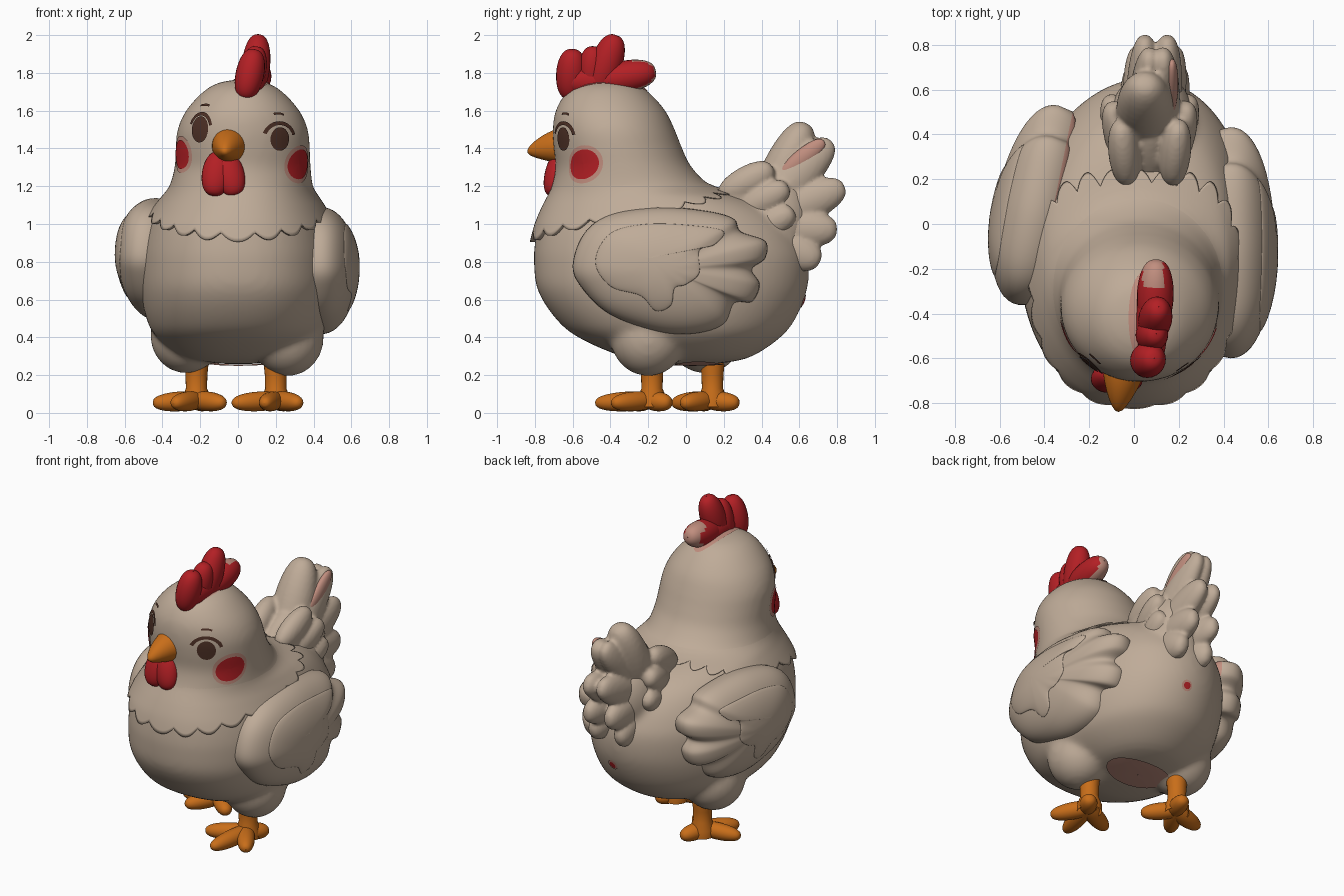
import bpy, bmesh, math
from mathutils import Vector, Matrix
from mathutils.bvhtree import BVHTree

if "Cube" in bpy.data.objects:
    bpy.data.objects.remove(bpy.data.objects["Cube"])

def material(name, rgb):
    m = bpy.data.materials.new(name)
    m.use_nodes = True
    m.diffuse_color = (*rgb, 1)
    m.node_tree.nodes["Principled BSDF"].inputs["Base Color"].default_value = (*rgb, 1)
    return m

TAN = material("warm tan feathers", (0.52, 0.41, 0.315))
RED = material("comb red", (0.45, 0.014, 0.018))
ORANGE = material("beak orange", (0.58, 0.155, 0.01))
BROWN = material("eye brown", (0.075, 0.03, 0.019))
PINK = material("soft pink", (0.53, 0.27, 0.21))

def grid(name, rows, *mats, closed=True, flip=False):
    """Skin a list of equally long rows of points."""
    n = len(rows[0])
    faces = []
    for i in range(len(rows) - 1):
        for j in range(n if closed else n - 1):
            k = (j + 1) % n
            f = (i * n + j, i * n + n + j, i * n + n + k, i * n + k)
            faces.append(f[::-1] if flip else f)
    mesh = bpy.data.meshes.new(name)
    mesh.from_pydata([p for r in rows for p in r], [], faces)
    for m in mats:
        mesh.materials.append(m)
    for p in mesh.polygons:
        p.use_smooth = True
    obj = bpy.data.objects.new(name, mesh)
    bpy.context.collection.objects.link(obj)
    return obj

def lobe(name, base, tip, rx, ry, *mats, blunt=0.75):
    """Rounded lobe from base to tip, rx across and ry in depth."""
    base, tip = Vector(base), Vector(tip)
    z = (tip - base).normalized()
    y = z.cross(Vector((1, 0, 0))).normalized()
    frame = Matrix((y.cross(z), y, z)).transposed()
    mid, half = (base + tip) / 2, (tip - base).length / 2
    rows = []
    for i in range(21):
        a = math.pi * min(max(i / 20, 0.001), 0.999)
        r = math.sin(a) ** blunt
        rows.append([mid + frame @ Vector((rx * r * math.cos(b), ry * r * math.sin(b), half * math.cos(a)))
                     for b in (math.tau * j / 24 for j in range(24))])
    return grid(name, rows, *mats)

def ball(name, c, rx, ry, rz, *mats):
    return lobe(name, (c[0], c[1], c[2] - rz), (c[0], c[1], c[2] + rz), rx, ry, *mats, blunt=1)

def blend(target, extras, voxel, rounds):
    """Merge the extras into the target as one soft volume."""
    bm = bmesh.new()
    for o in [target] + extras:
        bm.from_mesh(o.data)
    bmesh.ops.holes_fill(bm, edges=bm.edges, sides=0)
    bm.to_mesh(target.data)
    bm.free()
    for o in extras:
        bpy.data.objects.remove(o)
    remesh = target.modifiers.new("merge", "REMESH")
    remesh.mode, remesh.voxel_size, remesh.use_smooth_shade = "VOXEL", voxel, True
    smooth = target.modifiers.new("soften", "SMOOTH")
    smooth.factor, smooth.iterations = 0.5, rounds

def spline(pts, steps, loop=False):
    """Catmull-Rom samples through the points."""
    n, out = len(pts), []
    for i in range(n if loop else n - 1):
        pick = [(i + k) % n if loop else min(max(i + k, 0), n - 1) for k in (-1, 0, 1, 2)]
        a, b, c, d = (Vector(pts[k]) for k in pick)
        for t in (s / steps for s in range(steps)):
            out.append(b + (c - a) * t / 2 + (a * 2 - b * 5 + c * 4 - d) * t * t / 2
                       + (b * 3 - a - c * 3 + d) * t ** 3 / 2)
    return out if loop else out + [Vector(pts[-1])]

# Body and head: height, front, back, half width
sections = [(1.767, -0.425, -0.423, 0.001), (1.75, -0.54, -0.29, 0.12), (1.7, -0.63, -0.2, 0.21),
            (1.6, -0.69, -0.11, 0.3), (1.5, -0.705, -0.06, 0.345), (1.4, -0.7, -0.02, 0.355),
            (1.3, -0.69, 0.03, 0.36), (1.2, -0.71, 0.14, 0.38), (1.14, -0.735, 0.34, 0.41),
            (1.08, -0.76, 0.47, 0.44), (1, -0.785, 0.56, 0.47), (0.9, -0.8, 0.62, 0.5),
            (0.8, -0.805, 0.65, 0.515), (0.65, -0.785, 0.64, 0.515), (0.5, -0.69, 0.58, 0.485),
            (0.4, -0.57, 0.5, 0.43), (0.3, -0.34, 0.35, 0.29), (0.265, -0.14, 0.2, 0.14), (0.258, 0.03, 0.032, 0.001)]
heights = spline([s[:3] for s in sections], 5)
widths = spline([(s[3], 0, 0) for s in sections], 5)
dense = [(*h, w.x) for h, w in zip(heights, widths)]

def ring_point(row, a, out=0.0):
    """Point on a section: round at the head, fuller in front at the breast."""
    z, front, back, half = row
    up = min(max((z - 1) / 0.3, 0), 1)
    c, s = math.cos(a), math.sin(a)
    if s < 0:
        full = 0.88 + 0.12 * up
        c, s = math.copysign(abs(c) ** full, c), -abs(s) ** full
    y = (front + back) / 2 + ((back - front) / 2 + out) * s
    return Vector((0.025 * up + 0.08 * (1 - up) * max(y, 0) + (half + out) * c, y, z))

def row_at(z):
    for p, q in zip(dense, dense[1:]):
        if p[0] >= z >= q[0]:
            t = (p[0] - z) / max(p[0] - q[0], 1e-6)
            return [u + (v - u) * t for u, v in zip(p, q)]

def tree_of(obj):
    return BVHTree.FromPolygons([v.co for v in obj.data.vertices], [p.vertices[:] for p in obj.data.polygons])

angles = [math.tau * j / 72 for j in range(72)]
body = grid("body", [[ring_point(r, a) for a in angles] for r in dense], TAN)
skin = tree_of(body)

# Thighs and tail root melt into the body
blend(body, [ball("left_thigh", (0.265, -0.2, 0.4), 0.19, 0.2, 0.205, TAN),
             ball("right_thigh", (-0.275, 0.1, 0.41), 0.19, 0.2, 0.2, TAN),
             ball("tail_root", (0.08, 0.47, 1.03), 0.19, 0.21, 0.26, TAN)], 0.018, 10)

# Scalloped neck collar
collar = []
for k in range(17):
    line = []
    for a in (math.tau * j / 264 for j in range(264)):
        back = (1 + math.sin(a)) / 2
        hem = 0.95 + 0.24 * back ** 0.8
        edge = hem - (0.045 - 0.028 * back) * abs(math.sin(11 * a))
        z = 1.225 + (edge - 1.225) * min(k / 14, 1)
        lift = 0.024 * ((1.225 - z) / (1.225 - hem)) ** 1.3 - 0.002 if k < 15 else (0.014, -0.02)[k - 15]
        line.append(ring_point(row_at(z), a, min(lift, 0.028)))
    collar.append(line)
grid("neck_collar", collar, TAN)

# Wings: domed outlines given as depth and height, with a pink inner rim
wing_line = [(-0.6, 0.78), (-0.54, 0.95), (-0.4, 1.05), (-0.15, 1.09), (0.1, 1.07), (0.25, 1.03),
             (0.29, 0.96), (0.42, 0.91), (0.42, 0.82), (0.35, 0.76), (0.39, 0.68), (0.35, 0.59), (0.26, 0.58),
             (0.2, 0.47), (0.05, 0.42), (-0.15, 0.43), (-0.4, 0.52), (-0.55, 0.66)]
covert_line = [(-0.48, 0.8), (-0.4, 0.95), (-0.2, 1.0), (0.05, 0.99), (0.2, 0.96), (0.15, 0.89),
               (0.07, 0.86), (0.07, 0.74), (0, 0.68), (-0.06, 0.66), (-0.08, 0.57), (-0.16, 0.54),
               (-0.24, 0.62), (-0.4, 0.67)]

def dome(name, line, centre, height, rim, side, under=None):
    mid = Vector((0, centre[0] + 0.1, centre[1] - 0.76))
    edge = [Vector((0, p.x + 0.1, p.y - 0.76)) for p in spline([(*p, 0) for p in line], 6, True)]
    rows = []
    for k in range(17):
        a = math.pi / 2 * max(k, 0.02) / 14
        t, x = (math.sin(a), height * math.cos(a) ** 0.9) if k < 14 else ((1, 0), (0.97, rim), (0.9, rim * 1.3))[k - 14]
        row = []
        for e in edge:
            p = mid.lerp(e, t)
            hit = under.ray_cast(Vector((side * 2, p.y, p.z)), Vector((-side, 0, 0)))[0] if under else None
            p.x = side * x + (hit.x if hit else 0)
            row.append(p)
        rows.append(row)
    obj = grid(name, rows, TAN, PINK, flip=side < 0)
    for p in obj.data.polygons[-len(edge):]:
        p.material_index = 1
    return obj

for label, side, place, turn, size in (("left", 1, (0.43, -0.1, 0.76), 0, (1, 1, 1)),
                                       ("right", -1, (-0.43, 0.07, 0.82), -0.2, (0.96, 0.88, 0.96))):
    wing = dome(label + "_wing", wing_line, (-0.1, 0.76), 0.2, -0.07, side)
    covert = dome(label + "_wing_coverts", covert_line, (-0.2, 0.82), 0.016, -0.015, side, tree_of(wing))
    for part in (wing, covert):
        part.location, part.rotation_euler, part.scale = place, (0, 0, turn), size

# Tail fan with overlapping feathers, merged softly
fan = lobe("tail_feathers", (0.05, 0.37, 0.95), (0.05, 0.635, 1.535), 0.13, 0.12, TAN)
feathers = []
for y, z, spread in ((0.77, 1.44, 0.03), (0.84, 1.2, 0.05), (0.8, 0.97, 0.08), (0.71, 0.8, 0.1)):
    for s in (-1, 1):
        feathers.append(lobe("feather", (0.08 + s * 0.05, 0.32, 0.98), (0.1 + s * spread, y, z), 0.075, 0.11, TAN))
for s in (-1, 1):
    for y, z, x in ((0.46, 1.3, 0.13), (0.54, 1.2, 0.17), (0.57, 1.07, 0.18)):
        feathers.append(lobe("feather", (0.07 + s * 0.1, y - 0.28, z - 0.16), (0.07 + s * x, y, z), 0.07, 0.085, TAN))
for x in (-0.03, 0.07, 0.17):
    feathers.append(lobe("feather", (x, 0.19, 1.08), (x, 0.44, 1.27), 0.07, 0.05, TAN))
blend(fan, feathers, 0.012, 4)
lobe("tail_pink_edge", (0.165, 0.5, 1.25), (0.17, 0.73, 1.44), 0.03, 0.05, PINK)

# Comb, wattles and beak
ball("comb_base", (0.08, -0.44, 1.76), 0.07, 0.23, 0.09, RED)
lobe("comb_front", (0.035, -0.615, 1.66), (0.09, -0.6, 1.925), 0.075, 0.08, RED)
lobe("comb_second", (0.06, -0.5, 1.68), (0.1, -0.49, 1.94), 0.07, 0.075, RED)
lobe("comb_third", (0.08, -0.48, 1.68), (0.11, -0.37, 2.0), 0.075, 0.085, RED)
comb_back = lobe("comb_back", (0.09, -0.48, 1.75), (0.1, -0.16, 1.81), 0.082, 0.085, RED, PINK)
for p in comb_back.data.polygons:
    p.material_index = int(p.center.y > -0.29 and 0.04 < p.center.x < 0.13)
for x in (-0.13, -0.015):
    lobe("wattle", (-0.07 + x * 0.2, -0.66, 1.38), (x, -0.715, 1.15), 0.078, 0.06, RED)
beak = ball("beak", (-0.04, -0.64, 1.415), 0.1, 0.2, 0.1, ORANGE)
for v in beak.data.vertices:
    f = max(0, (-0.64 - v.co.y) / 0.2)
    v.co.x = -0.04 + (v.co.x + 0.04) * (1 - 0.4 * f) - 0.03 * f
    v.co.z = 1.415 + (v.co.z - 1.415) * (1 - 0.35 * f) - 0.03 * f * f

def plate(name, spot, a, b, lift, mat, inner=0.01, start=0.0, end=360.0, tilt=0.0):
    """Thin patch laid on the skin: a full disc, or an arc of one."""
    mid, normal = skin.find_nearest(Vector(spot))[:2]
    ref = Vector((0, 1, 0)) if abs(normal.z) > 0.85 else Vector((0, 0, 1))
    u = Matrix.Rotation(tilt, 3, normal) @ ref.cross(normal).normalized()
    v = normal.cross(u)
    rows = []
    for k in range(6):
        r = inner + (1 - inner) * k / 5
        row = []
        for t in (math.radians(start + (end - start) * j / 32) for j in range(33)):
            hit, n = skin.find_nearest(mid + u * (a * r * math.cos(t)) + v * (b * r * math.sin(t)))[:2]
            row.append(hit + n * lift)
        rows.append(row)
    grid(name, rows, mat, closed=False)

# Eyes with lashes and brows, and cheeks
for label, eye, a, b, lash, cheek, wide, tilt in (
        ("left", (0.222, -0.65, 1.45), 0.058, 0.062, 0.11, (0.335, -0.55, 1.315), 0.095, 0.35),
        ("right", (-0.195, -0.62, 1.5), 0.055, 0.07, 0.08, (-0.325, -0.515, 1.365), 0.078, -0.35)):
    plate(label + "_eye", eye, a, b, 0.006, BROWN)
    plate(label + "_lash", eye, lash, 0.095, 0.006, BROWN, 0.78, 15, 160)
    plate(label + "_brow", eye, 0.13, 0.15, 0.006, BROWN, 0.9, 72, 105)
    plate(label + "_cheek_blush", cheek, wide + 0.022, 0.1, 0.004, PINK, tilt=tilt)
    plate(label + "_cheek", cheek, wide, 0.078, 0.008, RED, tilt=tilt)

# Bare skin around the comb, below, and a spot under the tail
plate("comb_rim", (0.07, -0.42, 1.77), 0.095, 0.26, 0.004, PINK)
plate("underside_skin", (0.02, 0.06, 0.26), 0.22, 0.14, 0.009, PINK)
plate("rump_blush", (0.1, 0.6, 0.6), 0.035, 0.035, 0.005, PINK)
plate("rump_spot", (0.1, 0.6, 0.6), 0.022, 0.022, 0.008, RED)

# Legs and toes
toes = {"left": [(-0.23, -0.1), (-0.06, -0.28), (0.13, -0.19), (0.08, 0.12)],
        "right": [(-0.23, -0.05), (-0.12, -0.19), (0.15, -0.14), (0.06, 0.16)]}
shin = [(0.32, 0.07), (0.2, 0.058), (0.13, 0.056), (0.08, 0.075), (0.03, 0.075)]
for label, x, y in (("left", 0.2, -0.2), ("right", -0.22, 0.12)):
    grid(label + "_leg", [[(x + r * math.cos(a), y + 0.02 + r * math.sin(a), z) for a in angles[::3]]
                          for z, r in shin], ORANGE)
    for dx, dy in toes[label]:
        lobe(label + "_toe", (x - dx * 0.25, y - dy * 0.25, 0.07), (x + dx, y + dy, 0.052), 0.054, 0.052, ORANGE)
